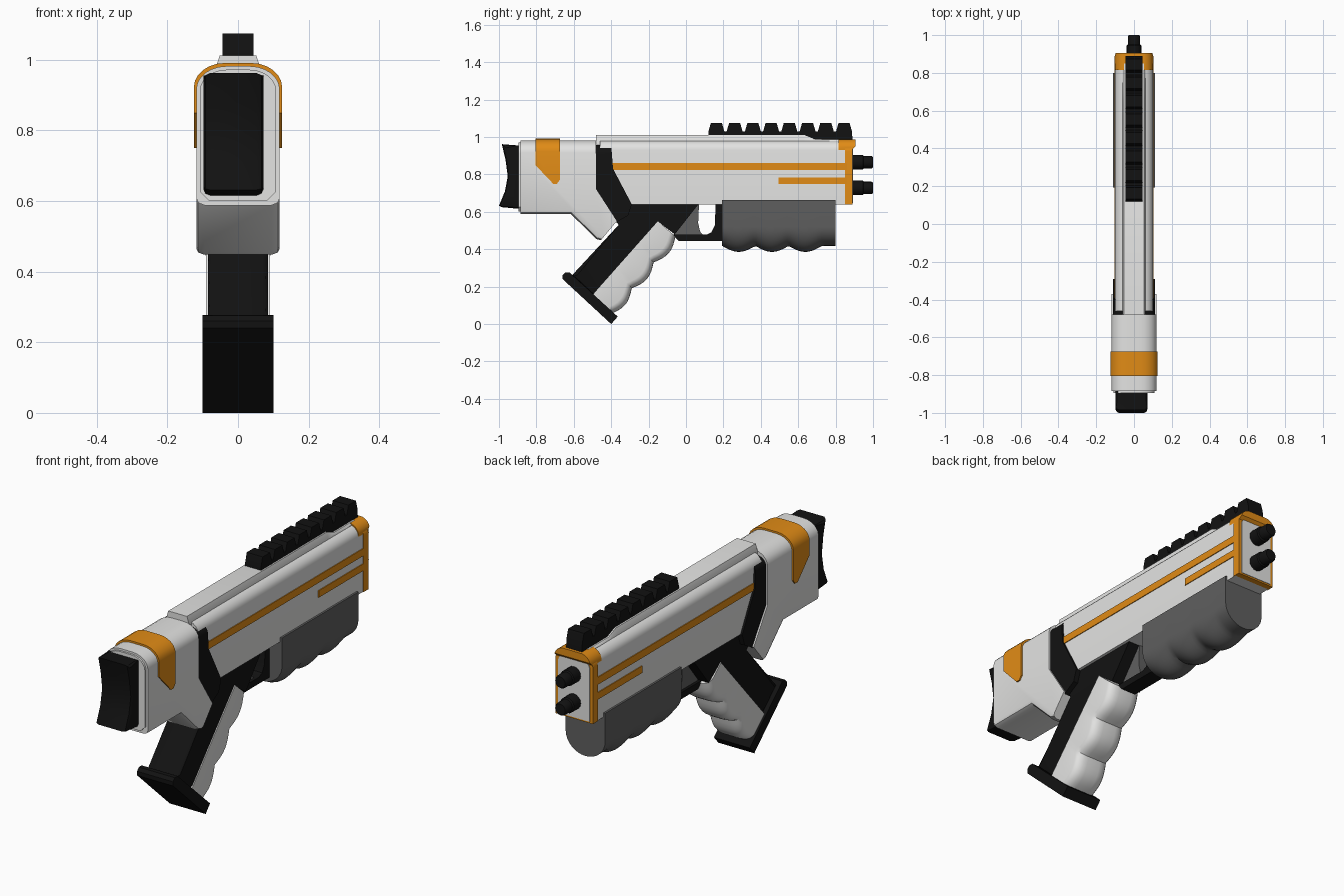
import bpy, bmesh, math
from mathutils import Vector

if "Cube" in bpy.data.objects:
    bpy.data.objects.remove(bpy.data.objects["Cube"])


def material(name, rgb):
    m = bpy.data.materials.new(name)
    m.diffuse_color = (*rgb, 1)
    m.use_nodes = True
    m.node_tree.nodes["Principled BSDF"].inputs["Base Color"].default_value = m.diffuse_color
    return m


WHITE = material("off_white", (0.77, 0.77, 0.76))
BLACK = material("black", (0.006, 0.006, 0.006))
GREY = material("dark_grey", (0.115, 0.115, 0.115))
ORANGE = material("orange", (0.75, 0.26, 0.008))


def loft(name, rings, mat, bevel=None):
    """Skin matching rings of points; bevel = (edge test, width, segments)."""
    bm = bmesh.new()
    vs = [[bm.verts.new(p) for p in r] for r in rings]
    n = len(rings[0])
    for a, b in zip(vs, vs[1:]):
        for i in range(n):
            bm.faces.new((a[i], a[(i + 1) % n], b[(i + 1) % n], b[i]))
    bm.faces.new(vs[0])
    bm.faces.new(vs[-1])
    bmesh.ops.recalc_face_normals(bm, faces=bm.faces[:])
    if bevel:
        test, width, seg = bevel
        edges = [e for e in bm.edges if test(*[v.co for v in e.verts])]
        bmesh.ops.bevel(bm, geom=edges, offset=width, segments=seg, profile=0.5, affect='EDGES')
    me = bpy.data.meshes.new(name)
    bm.to_mesh(me)
    bm.free()
    me.materials.append(mat)
    ob = bpy.data.objects.new(name, me)
    bpy.context.collection.objects.link(ob)
    return ob


def side(name, pts, half, mat, bevel=None, cx=0):
    """Side outline (y, z) extruded across x."""
    return loft(name, [[(x, y, z) for y, z in pts] for x in (cx - half, cx + half)], mat, bevel)


def along(name, section, y0, y1, mat):
    """Cross-section (x, z) extruded along y."""
    return loft(name, [[(x, y, z) for x, z in section] for y in (y0, y1)], mat)


def arch(h, z0, z1, rx, rz, foot=0.0, n=6):
    """Section with upright sides and rounded top corners."""
    half = [(h - foot, z0)] + ([(h, z0 + foot)] if foot else [])
    for i in range(n + 1):
        a = math.pi / 2 * i / n
        half.append((h - rx + rx * math.cos(a), z1 - rz + rz * math.sin(a)))
    return half + [(-x, z) for x, z in reversed(half)]


def intersect(ob, cutter):
    mod = ob.modifiers.new("trim", 'BOOLEAN')
    mod.operation, mod.object, mod.solver = 'INTERSECT', cutter, 'EXACT'
    bpy.context.view_layer.objects.active = ob
    bpy.ops.object.modifier_apply(modifier=mod.name)
    bpy.data.objects.remove(cutter)
    return ob


def rim(a, b):
    """Edge running around one side of a side extrusion."""
    return abs(a.x - b.x) < 1e-5


# Main housing with rounded shoulders and raised ridge
along("main_housing", arch(0.10, 0.64, 0.982, 0.06, 0.052), -0.46, 0.86, WHITE)
ridge = []
for y, top in ((-0.48, 1.012), (0.63, 1.012), (0.69, 0.988), (0.85, 0.988)):
    ridge.append([(-0.062, y, 0.95), (0.062, y, 0.95), (0.062, y, 0.98),
                  (0.052, y, top), (-0.052, y, top), (-0.062, y, 0.98)])
loft("top_ridge", ridge, WHITE)

# Side stripes
for s, label in ((-1, "left"), (1, "right")):
    for part, y0, y1, z0, z1 in (("long", -0.40, 0.86, 0.823, 0.86), ("short", 0.495, 0.86, 0.748, 0.783)):
        side(f"{part}_stripe_{label}", [(y0, z0), (y1, z0), (y1, z1), (y0, z1)], 0.003, ORANGE, cx=s * 0.101)

# Front frame, face and cap
along("front_frame", arch(0.104, 0.64, 0.972, 0.06, 0.05), 0.85, 0.889, ORANGE)
along("front_face", arch(0.088, 0.648, 0.955, 0.05, 0.045), 0.88, 0.892, WHITE)
cap = side("front_cap", [(0.815, 0.93), (0.885, 0.93), (0.905, 0.95), (0.905, 0.987), (0.815, 0.987)], 0.2, ORANGE)
intersect(cap, along("cap_cutter", arch(0.10, 0.80, 0.988, 0.055, 0.05), 0.7, 1.0, ORANGE))

# Twin barrels
for z, label in ((0.865, "upper"), (0.728, "lower")):
    rings = [[(r * math.cos(t * math.pi / 8), y, z + r * math.sin(t * math.pi / 8)) for t in range(16)]
             for y, r in ((0.87, 0.039), (0.945, 0.039), (0.95, 0.033), (0.992, 0.033), (1.0, 0.028))]
    loft(f"{label}_barrel", rings, BLACK)

# Toothed rail
rail = [(0.89, 0.985), (0.69, 0.985), (0.63, 1.008), (0.12, 1.008)]
for i in range(8):
    y = 0.12 + i * 0.0975
    rail += [(y, 1.03), (y + 0.013, 1.075), (y + 0.072, 1.075), (y + 0.085, 1.03)]
side("top_rail", rail, 0.044, BLACK)

# Rear stock with drop-down lug
stock = side("stock", [(-0.885, 0.99), (-0.48, 0.99), (-0.48, 0.72), (-0.37, 0.55), (-0.455, 0.448),
                       (-0.48, 0.455), (-0.615, 0.588), (-0.885, 0.588)], 0.12, WHITE,
             (lambda a, b: rim(a, b) and max(a.z, b.z) < 0.6 and (a.y + b.y) / 2 < -0.42, 0.025, 2))
intersect(stock, along("stock_cutter", arch(0.118, 0.3, 0.982, 0.085, 0.065), -1.2, 0, WHITE))
along("stock_end", arch(0.108, 0.602, 0.972, 0.075, 0.06, 0.025), -0.895, -0.88, WHITE)

# Orange strap over the stock
band = side("stock_band", [(-0.805, 1.0), (-0.675, 1.0), (-0.675, 0.77), (-0.69, 0.75), (-0.71, 0.75),
                           (-0.805, 0.85)], 0.2, ORANGE)
intersect(band, along("band_cutter", arch(0.125, 0.3, 0.991, 0.088, 0.068), -1.2, 0, ORANGE))

# Concave shoulder pad, set slightly off centre
side("butt_pad", [(-0.88, 0.955), (-0.90, 0.955), (-0.985, 0.962), (-0.965, 0.88), (-0.953, 0.79),
                  (-0.968, 0.71), (-1.0, 0.632), (-0.985, 0.625), (-0.88, 0.615)], 0.085, BLACK,
     (lambda a, b: rim(a, b) and min(a.y, b.y) < -0.92, 0.018, 2), cx=-0.013)

# Collar between stock and housing
collar = side("collar", [(-0.49, 0.96), (-0.40, 0.96), (-0.39, 0.83), (-0.29, 0.64), (-0.31, 0.58),
                         (-0.38, 0.54), (-0.49, 0.70)], 0.2, BLACK)
intersect(collar, along("collar_cutter", arch(0.11, 0.3, 0.957, 0.05, 0.045), -1, 0, BLACK))

# Grip frame
side("grip_frame", [(-0.46, 0.66), (-0.30, 0.645), (0.07, 0.645), (-0.06, 0.48), (-0.14, 0.54),
                    (-0.48, 0.14), (-0.61, 0.26), (-0.36, 0.53)], 0.085, BLACK,
     (lambda a, b: rim(a, b) and max(a.z, b.z) < 0.54 and (a.y + b.y) / 2 < -0.45, 0.02, 2))

# Contoured grip panel with finger swells, made along the grip's slanted axis
p0, p1 = Vector((-0.035, 0.45)), Vector((-0.385, 0.035))
axis = p1 - p0
out = Vector((-axis.y, axis.x)).normalized()
rings = []
for i in range(25):
    t = i / 24
    front = p0 + axis * t + out * (-0.028 + 0.030 * abs(math.sin(math.pi * 3 * t)))
    back = Vector((-0.15, 0.55)).lerp(Vector((-0.50, 0.155)), t)
    d = (front - back).normalized()
    shoulder = front - d * 0.04
    right = [(0.09, back)] + [(0.035 + 0.055 * math.cos(a), shoulder + d * 0.04 * math.sin(a))
                              for a in [math.pi / 8 * k for k in range(5)]]
    ring = right + [(-x, p) for x, p in reversed(right)]
    rings.append([(x, p.x, p.y) for x, p in ring])
loft("grip_panel", rings, WHITE)

# Grip base plate
side("grip_base", [(-0.67, 0.25), (-0.635, 0.287), (-0.365, 0.04), (-0.40, 0.0)], 0.10, BLACK,
     (lambda a, b: not rim(a, b) and max(a.y, b.y) < -0.6, 0.015, 1))

# Trigger and guard
side("trigger", [(0.07, 0.65), (-0.07, 0.50), (-0.06, 0.465), (0.10, 0.465), (0.075, 0.495), (0.065, 0.54)],
     0.025, GREY)
side("trigger_guard", [(-0.07, 0.478), (-0.04, 0.445), (0.20, 0.445), (0.20, 0.65), (0.158, 0.65),
                       (0.155, 0.53), (0.135, 0.49), (0.11, 0.478)], 0.04, BLACK)

# Fore grip: rounded belly with three swells
rings = []
for i in range(41):
    y = 0.193 + (0.80 - 0.193) * i / 40
    u = (y - 0.193) / 0.178
    bottom = 0.418 - (0.032 * abs(math.sin(math.pi * u)) if u < 3 else 0)
    zc = 0.52
    ring = [(0.11, y, 0.662)]
    for k in range(17):
        a = math.pi * k / 16
        ring.append((0.11 * math.cos(a), y, zc - (zc - bottom) * math.sin(a)))
    ring.append((-0.11, y, 0.662))
    rings.append(ring)
loft("fore_grip", rings, GREY)

# Smooth shading with crisp edges
bpy.ops.object.select_all(action='SELECT')
bpy.context.view_layer.objects.active = bpy.data.objects["main_housing"]
bpy.ops.object.shade_smooth_by_angle(angle=math.radians(32))
